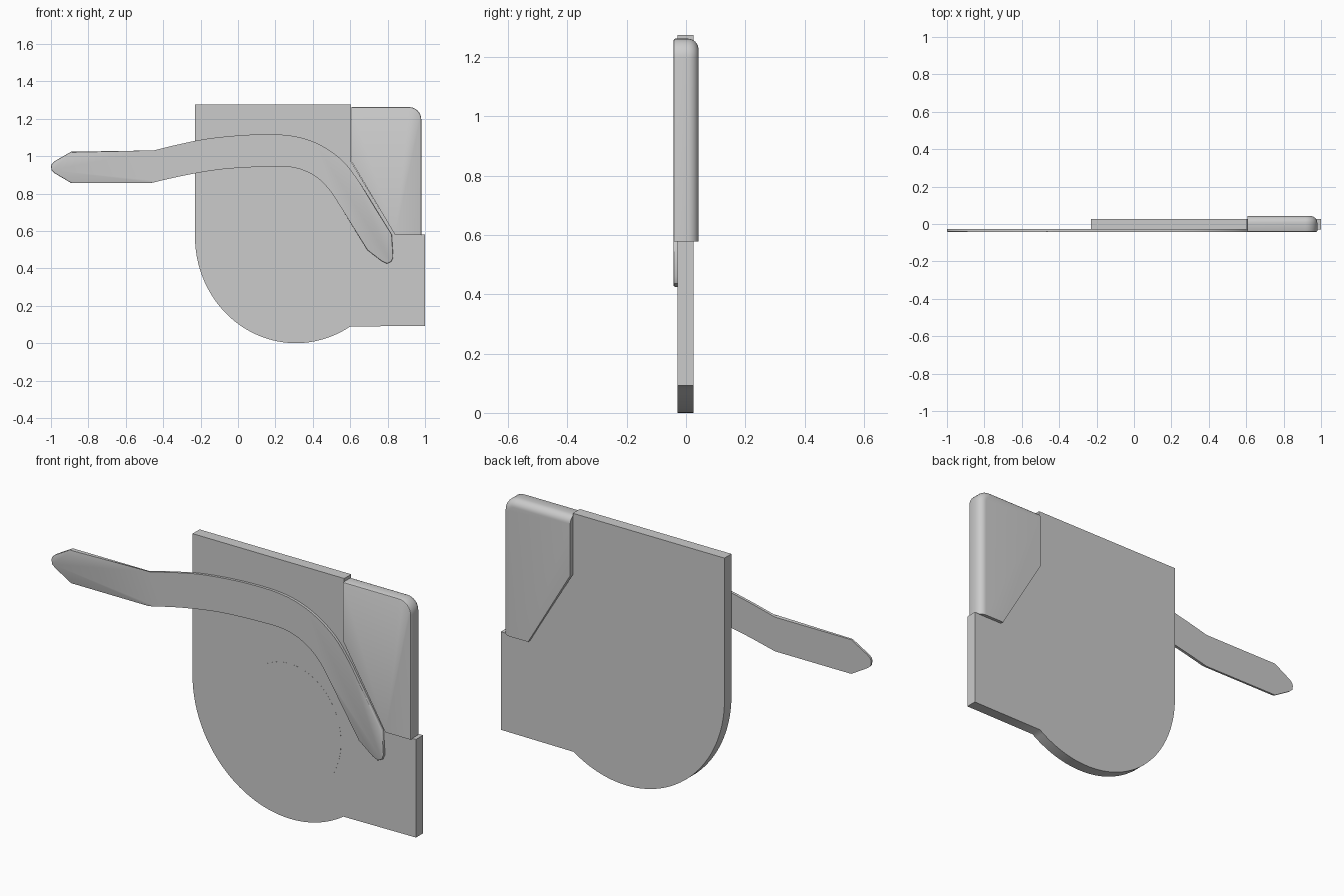
import bpy, bmesh, math

if "Cube" in bpy.data.objects:
    bpy.data.objects.remove(bpy.data.objects["Cube"])


def finish(name, bm, angle=35):
    bmesh.ops.recalc_face_normals(bm, faces=bm.faces)
    me = bpy.data.meshes.new(name)
    bm.to_mesh(me)
    bm.free()
    ob = bpy.data.objects.new(name, me)
    bpy.context.collection.objects.link(ob)
    bpy.ops.object.select_all(action='DESELECT')
    ob.select_set(True)
    bpy.context.view_layer.objects.active = ob
    bpy.ops.object.shade_smooth_by_angle(angle=math.radians(angle))
    return ob


def loft(layers):
    """Join equal-length xz outlines, each at its own y, and cap both ends."""
    bm = bmesh.new()
    rings = [[bm.verts.new((x, y, z)) for x, z in pts] for y, pts in layers]
    n = len(rings[0])
    for a, b in zip(rings, rings[1:]):
        for i in range(n):
            j = (i + 1) % n
            bm.faces.new((a[i], a[j], b[j], b[i]))
    bm.faces.new(rings[0])
    bm.faces.new(rings[-1])
    return bm


def arc(cx, cz, rx, rz, a0, a1, n):
    out = []
    for i in range(n + 1):
        a = math.radians(a0 + (a1 - a0) * i / n)
        out.append((cx + rx * math.cos(a), cz + rz * math.sin(a)))
    return out


def spline(p, n=6):
    """Catmull-Rom curve through the points."""
    q = [p[0]] + p + [p[-1]]
    out = []
    for a, b, c, d in zip(q, q[1:], q[2:], q[3:]):
        for i in range(n):
            t = i / n
            out.append(tuple(0.5 * (2 * b[k] + (c[k] - a[k]) * t
                       + (2 * a[k] - 5 * b[k] + 4 * c[k] - d[k]) * t * t
                       + (3 * b[k] - a[k] - 3 * c[k] + d[k]) * t ** 3) for k in (0, 1)))
    return out + [p[-1]]


# Main plate: straight top, rounded bottom, side tab, notch for the corner cover
end = math.degrees(math.acos(0.29 / 0.54))
body = [(0.605, 1.275), (-0.23, 1.275)]
body += arc(0.31, 0.57, 0.54, 0.57, 180, 360 - end, 48)
body += [(1.0, 0.092), (1.0, 0.58), (0.84, 0.58), (0.605, 0.97)]
finish("body_plate", loft([(-0.029, body), (0.026, body)]))

# Flush round disc on the front
disc = arc(0.305, 0.455, 0.283, 0.317, 0, 352.5, 47)
finish("front_disc", loft([(-0.0295, disc), (-0.02, disc)]))


# Corner cover: outer edges rounded, strongly at the back
def cover_outline(d):
    r = 0.065 - d
    pts = [(0.608, 0.97), (0.84, 0.578), (0.98 - d, 0.578)]
    pts += arc(0.915, 1.197, r, r, 0, 90, 8)
    return pts + [(0.608, 1.262 - d)]


layers = [(-0.042, cover_outline(0.006)), (-0.040, cover_outline(0.002)),
          (-0.036, cover_outline(0))]
R = 0.036
for i in range(9):
    a = math.radians(90 * i / 8)
    layers.append((0.042 - R + R * math.sin(a), cover_outline(R * (1 - math.cos(a)))))
finish("corner_cover", loft(layers))

# Strap: long curved band with pointed ends, front edge softened
upper = spline([(-0.47, 1.025), (-0.32, 1.062), (-0.15, 1.095), (0.08, 1.115),
                (0.28, 1.11), (0.43, 1.065), (0.56, 0.975), (0.65, 0.86)])
lower = spline([(0.545, 0.735), (0.48, 0.83), (0.40, 0.9), (0.29, 0.94),
                (0.14, 0.943), (-0.08, 0.93), (-0.28, 0.898), (-0.47, 0.855)])
strap = upper + [(0.822, 0.58), (0.83, 0.46), (0.82, 0.436), (0.797, 0.425),
                 (0.77, 0.437), (0.692, 0.497)] + lower
strap += [(-0.89, 0.855), (-0.98, 0.908), (-0.996, 0.922), (-1.0, 0.945),
          (-0.995, 0.96), (-0.98, 0.973), (-0.89, 1.025)]
bm = loft([(-0.042, strap), (-0.028, strap)])
front = [e for e in bm.edges if all(v.co.y < -0.04 for v in e.verts)]
bmesh.ops.bevel(bm, geom=front, offset=0.005, segments=2, profile=0.5, affect='EDGES')
finish("strap", bm)
